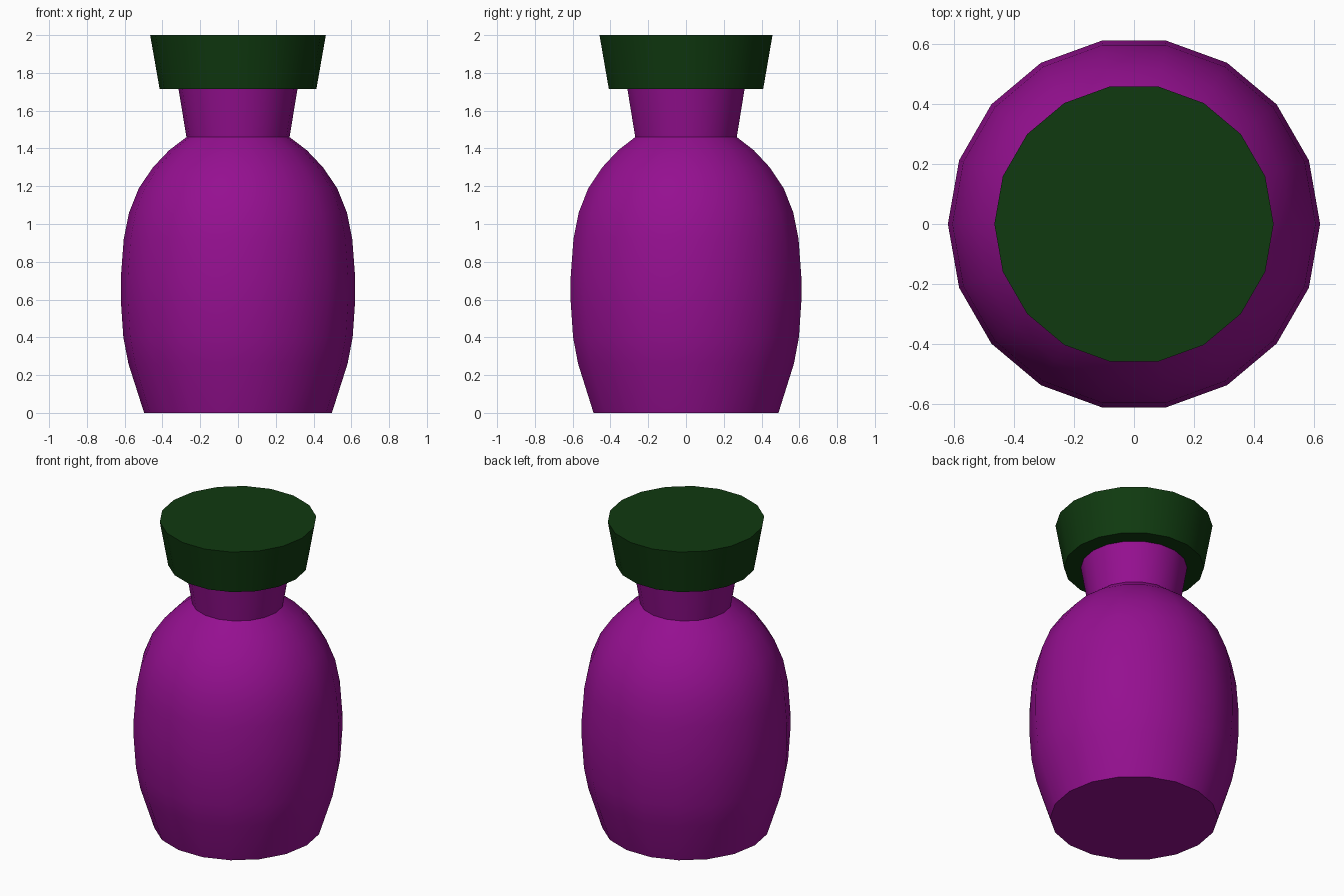
import bpy
import bmesh
import math

SIDES = 18

cube = bpy.data.objects.get("Cube")
if cube:
    bpy.data.objects.remove(cube, do_unlink=True)


def make_material(name, rgb):
    mat = bpy.data.materials.new(name)
    mat.use_nodes = True
    color = (*rgb, 1.0)
    mat.diffuse_color = color
    mat.node_tree.nodes["Principled BSDF"].inputs["Base Color"].default_value = color
    return mat


def turned_part(name, profile, mat):
    """Revolve (radius, height) points around z and close both ends."""
    bm = bmesh.new()
    rings = []
    for radius, z in profile:
        angles = [math.tau * i / SIDES for i in range(SIDES)]
        rings.append([bm.verts.new((radius * math.cos(a), radius * math.sin(a), z)) for a in angles])
    for low, high in zip(rings, rings[1:]):
        for i in range(SIDES):
            j = (i + 1) % SIDES
            bm.faces.new((low[i], low[j], high[j], high[i]))
    bm.faces.new(rings[0][::-1])
    bm.faces.new(rings[-1])
    mesh = bpy.data.meshes.new(name)
    bm.to_mesh(mesh)
    bm.free()
    mesh.materials.append(mat)
    obj = bpy.data.objects.new(name, mesh)
    bpy.context.collection.objects.link(obj)
    bpy.ops.object.select_all(action="DESELECT")
    obj.select_set(True)
    bpy.context.view_layer.objects.active = obj
    bpy.ops.object.shade_smooth_by_angle(angle=math.radians(30))
    return obj


purple = make_material("purple_glaze", (0.30, 0.005, 0.28))
green = make_material("dark_green", (0.005, 0.042, 0.005))

# Rounded bottle with its flared neck
body_profile = [
    (0.497, 0), (0.58, 0.26), (0.607, 0.40), (0.62, 0.59), (0.62, 0.72),
    (0.605, 0.92), (0.577, 1.06), (0.525, 1.19), (0.45, 1.30),
    (0.365, 1.39), (0.273, 1.46), (0.315, 1.715),
]
turned_part("bottle_body", body_profile, purple)

# Flared stopper
turned_part("stopper", [(0.415, 1.715), (0.465, 2.0)], green)
